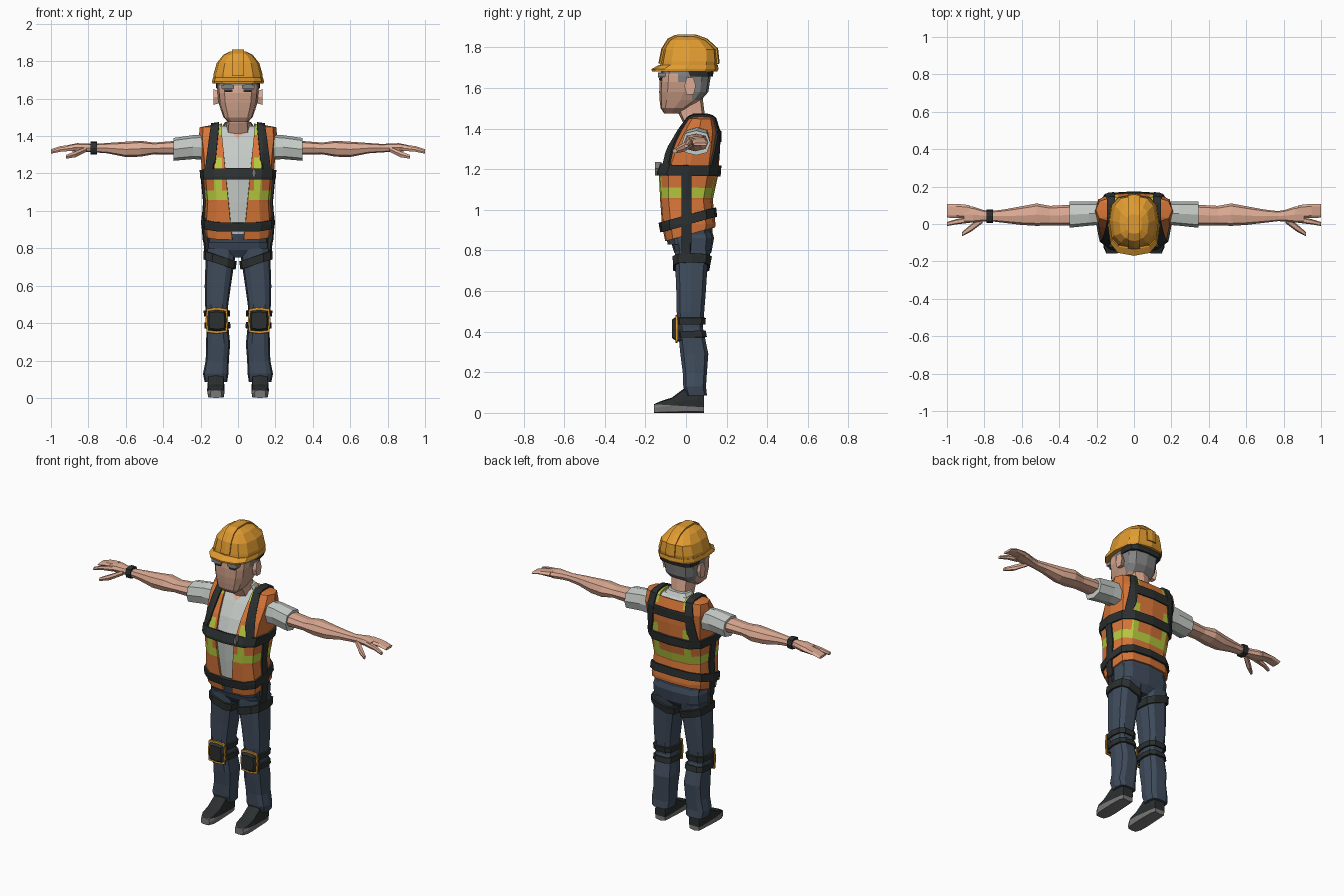
import bpy, bmesh, math
from mathutils import Vector

if "Cube" in bpy.data.objects:
    bpy.data.objects.remove(bpy.data.objects["Cube"])

COLOURS = {
    "skin": (.73, .41, .295), "stubble": (.58, .33, .235), "grey_hair": (.23, .23, .235),
    "helmet_yellow": (.75, .33, .03), "vest_orange": (.68, .18, .04), "lime": (.48, .6, .05),
    "shirt_grey": (.56, .6, .57), "strap_black": (.025, .029, .029),
    "trouser_blue": (.05, .072, .107), "sole_grey": (.19, .19, .19)}
MATS = {}
for key, col in COLOURS.items():
    MATS[key] = bpy.data.materials.new(key)
    MATS[key].diffuse_color = (*col, 1)
NAMES = list(COLOURS)


def finish(name, bm, mat, mirror=False, thick=0, paint=None):
    """Turn a bmesh into an object; paint(centre) may name another colour per face."""
    me = bpy.data.meshes.new(name)
    for n in NAMES:
        me.materials.append(MATS[n])
    for f in bm.faces:
        c = f.calc_center_median()
        f.material_index = NAMES.index((paint and paint(c)) or mat)
    bm.to_mesh(me)
    bm.free()
    ob = bpy.data.objects.new(name, me)
    bpy.context.collection.objects.link(ob)
    if mirror:
        ob.modifiers.new("mirror", 'MIRROR')
    if thick:
        s = ob.modifiers.new("thickness", 'SOLIDIFY')
        s.thickness, s.offset = thick, 1
    return ob


def cut(bm, co, no, clear=False):
    bmesh.ops.bisect_plane(bm, geom=bm.verts[:] + bm.edges[:] + bm.faces[:], dist=1e-5,
                           plane_co=co, plane_no=Vector(no).normalized(), clear_inner=clear)


def loft(name, mat, rings, n=8, p=.6, axis='Z', cuts=(), **kw):
    """Rings are (position, centre u, half width u, low v, high v) along the axis."""
    bm = bmesh.new()
    order = {'Z': (0, 1, 2), 'X': (2, 0, 1), 'Y': (0, 2, 1)}[axis]
    loops = []
    for t, cu, hu, lo, hi in rings:
        loop = []
        for i in range(n):
            a = 2 * math.pi * i / n
            c, s = round(math.cos(a), 6), round(math.sin(a), 6)
            u = cu + hu * math.copysign(abs(c) ** p, c)
            v = (lo + hi) / 2 + (hi - lo) / 2 * math.copysign(abs(s) ** p, s)
            q = (u, v, t)
            loop.append(bm.verts.new([q[k] for k in order]))
        loops.append(loop)
    for a, b in zip(loops, loops[1:]):
        for i in range(n):
            j = (i + 1) % n
            bm.faces.new((a[i], a[j], b[j], b[i]))
    bm.faces.new(loops[0])
    bm.faces.new(loops[-1])
    bmesh.ops.recalc_face_normals(bm, faces=bm.faces[:])
    for co, no in cuts:
        cut(bm, co, no)
    return finish(name, bm, mat, **kw)


def strap(name, src, planes, thick, mat="strap_black", mirror=False):
    """Band that hugs a body part: its surface clipped by planes, then thickened."""
    bm = bmesh.new()
    bm.from_mesh(src.data)
    for co, no in planes:
        cut(bm, co, no, True)
    return finish(name, bm, mat, mirror, thick)


def slab(axis, lo, hi):
    d = Vector(axis).normalized()
    return [(d * lo, d), (d * hi, -d)]


# Torso: shirt, open neck and trouser top
def torso_paint(c):
    if c.z < .875 + .3 * (c.y + .1):
        return "trouser_blue"
    if c.y < .06 and abs(c.x) < c.z - 1.385:
        return "skin"


torso = loft("shirt_torso", "shirt_grey", [
    (.83, 0, .165, -.09, .125), (.93, 0, .174, -.11, .133), (1.05, 0, .165, -.12, .12),
    (1.18, 0, .178, -.128, .148), (1.30, 0, .188, -.08, .155), (1.38, 0, .198, -.03, .155),
    (1.44, 0, .195, .015, .135), (1.455, 0, .085, .035, .115)], n=12, paint=torso_paint,
    cuts=[((0, -.1, .875), (0, -.3, 1)), ((0, 0, 1.385), (1, 0, -1)), ((0, 0, 1.385), (1, 0, 1))])

# Vest: open at the front, lime stripes
bm = bmesh.new()
bm.from_mesh(torso.data)
cut(bm, (0, 0, 0), (1, 0, 0), True)
cut(bm, (0, -.1, .845), (0, -.3, 1), True)
for co, no in [((.045, 0, 1), (1, 0, -.1)), ((0, .05, 0), (0, 1, 0)), ((0, 0, 1.06), (0, 0, 1)),
               ((0, 0, 1.11), (0, 0, 1)), ((0, 0, 1.28), (0, 0, 1)), ((0, 0, 1.4), (0, 0, 1)),
               ((.085, 0, 0), (1, 0, 0)), ((.12, 0, 0), (1, 0, 0))]:
    cut(bm, co, no)


def opening(f):
    c = f.calc_center_median()
    return (c.y < .05 and c.x < .045 + .1 * (c.z - 1)) or (c.z > 1.435 and c.x < .085)


bmesh.ops.delete(bm, geom=[f for f in bm.faces if opening(f)], context='FACES')


def vest_paint(c):
    stripe = .085 < c.x < .12 and (1.1 < c.z < 1.28 or c.z > 1.4)
    if 1.06 < c.z < 1.11 or stripe:
        return "lime"


finish("vest", bm, "vest_orange", True, .012, vest_paint)

# Trousers
hips = loft("hips", "trouser_blue", [
    (.75, 0, .13, -.03, .09), (.79, 0, .17, -.058, .125), (.86, 0, .172, -.08, .138),
    (.91, 0, .16, -.085, .125)], n=12)
leg = loft("trouser_leg", "trouser_blue", [
    (.80, .09, .082, -.058, .125), (.72, .097, .077, -.055, .108), (.6, .108, .07, -.05, .1),
    (.5, .114, .062, -.048, .092), (.42, .112, .057, -.042, .085), (.29, .106, .064, -.03, .112),
    (.2, .111, .062, -.018, .105), (.13, .119, .068, -.015, .1), (.085, .118, .06, 0, .105)],
    n=10, mirror=True)

# Safety harness
strap("belt", torso, slab((0, -.3, 1), .885, .93), .024)
strap("chest_strap", torso, slab((0, 0, 1), 1.17, 1.22), .024)
strap("shoulder_strap", torso, [((.125, 0, 1.2), (1, 0, .1)), ((.165, 0, 1.2), (-1, 0, -.1)),
                                ((0, 0, 1.18), (0, 0, 1))], .022, mirror=True)
strap("upper_back_strap", torso, slab((0, 0, 1), 1.335, 1.385) + slab((1, 0, 0), -.15, .15)
      + [((0, .1, 0), (0, 1, 0))], .02)
strap("side_strap", torso, slab((0, 0, 1), .835, 1.2) + slab((0, 1, 0), -.018, .024)
      + [((0, 0, 0), (1, 0, 0))], .022, mirror=True)
strap("hip_strap", hips, slab((0, 0, 1), .76, .85) + slab((0, 1, 0), -.018, .024)
      + [((.1, 0, 0), (1, 0, 0))], .015, mirror=True)
strap("thigh_strap", leg, slab((-.35, 0, 1), .642, .685), .012, mirror=True)
loft("buckle", "sole_grey", [(-.152, .085, .012, 1.17, 1.235), (-.12, .085, .012, 1.17, 1.235)],
     4, 1, 'Y').data.transform(((1, 0, 0, 0), (0, 1, 0, 0), (0, 0, 1, 0), (0, 0, 0, 1)))

# Knee pads with straps
for i, z in enumerate((.372, .437)):
    strap(f"knee_strap_{i + 1}", leg, slab((0, 0, 1), z, z + .032), .011, mirror=True)
loft("knee_pad", "strap_black", [(-.015, .113, .052, .352, .475), (-.046, .113, .055, .352, .475),
     (-.068, .113, .042, .368, .46)], 8, .3, 'Y', mirror=True)
loft("knee_pad_trim", "helmet_yellow", [(-.042, .113, .061, .343, .484),
     (-.052, .113, .06, .345, .482)], 8, .3, 'Y', mirror=True)

# Boots
loft("boot", "strap_black", [
    (-.158, .118, .03, 0, .042), (-.125, .118, .045, 0, .058), (-.07, .118, .047, 0, .075),
    (-.01, .118, .046, 0, .12), (.06, .118, .043, 0, .13), (.088, .118, .036, 0, .1)],
    8, .35, 'Y', mirror=True, cuts=[((0, 0, .033), (0, .06, 1))],
    paint=lambda c: "sole_grey" if c.z + .06 * c.y < .033 else None)

# Sleeves, arms and hands
loft("sleeve", "shirt_grey", [(.13, .06, .06, 1.27, 1.41), (.24, .055, .064, 1.277, 1.405),
     (.345, .05, .07, 1.268, 1.39)], 8, .75, 'X', mirror=True)
loft("arm", "skin", [
    (.33, .048, .055, 1.30, 1.375), (.45, .045, .052, 1.303, 1.365), (.52, .05, .06, 1.29, 1.375),
    (.6, .045, .05, 1.288, 1.37), (.7, .042, .035, 1.308, 1.363), (.77, .042, .027, 1.313, 1.358),
    (.81, .045, .031, 1.315, 1.36), (.86, .05, .043, 1.315, 1.362), (.91, .052, .046, 1.322, 1.352)],
    8, .75, 'X', mirror=True)
loft("fingers", "skin", [(.88, .065, .036, 1.323, 1.357), (.95, .07, .038, 1.325, 1.347),
     (1.0, .07, .036, 1.315, 1.33)], 6, .6, 'X', mirror=True)
loft("index_finger", "skin", [(.88, .022, .016, 1.32, 1.352), (.95, .012, .014, 1.315, 1.34),
     (1.0, 0, .011, 1.305, 1.323)], 6, .7, 'X', mirror=True)
loft("thumb", "skin", [(.81, .025, .02, 1.315, 1.345), (.87, -.02, .02, 1.285, 1.32),
     (.92, -.055, .011, 1.278, 1.3)], 6, .7, 'X', mirror=True)
loft("watch", "strap_black", [(-.788, .042, .036, 1.302, 1.372), (-.755, .042, .036, 1.302, 1.372)],
     8, .7, 'X')

# Neck and collar
loft("neck", "skin", [(1.40, 0, .066, 0, .12), (1.47, 0, .06, -.035, .092),
     (1.57, 0, .062, -.06, .08)])
collar = loft("collar", "shirt_grey", [(1.43, 0, .1, .0, .135), (1.475, 0, .07, .0, .108)], 10,
              cuts=[((0, .035, 0), (0, 1, 0))])
bm = bmesh.new()
bm.from_mesh(collar.data)
bmesh.ops.delete(bm, geom=[f for f in bm.faces if f.calc_center_median().y < .035], context='FACES')
bm.to_mesh(collar.data)
bm.free()


# Head with hair and stubble
def head_paint(c):
    if c.z > 1.67 or (c.y > .03 and c.z > 1.55) or (c.y > -.04 and c.z > 1.63):
        return "grey_hair"
    if c.z < 1.63 and c.y < .03:
        return "stubble"


loft("head", "skin", [
    (1.475, 0, .05, -.108, -.03), (1.50, 0, .078, -.125, .01), (1.54, 0, .092, -.13, .075),
    (1.58, 0, .104, -.132, .11), (1.66, 0, .112, -.128, .122), (1.74, 0, .11, -.11, .12)],
    12, .6, paint=head_paint, cuts=[((0, 0, 1.63), (0, 0, 1)), ((0, 0, 1.67), (0, 0, 1)),
                                    ((0, .03, 0), (0, 1, 0)), ((0, -.04, 0), (0, 1, 0))])
loft("ear", "skin", [(.09, .012, .02, 1.575, 1.64), (.13, .02, .028, 1.563, 1.655)],
     6, .7, 'X', mirror=True)
loft("eyebrow", "grey_hair", [(-.138, .055, .034, 1.652, 1.675), (-.09, .055, .034, 1.652, 1.675)],
     8, .2, 'Y', mirror=True)
loft("eye", "strap_black", [(-.132, .05, .022, 1.636, 1.65), (-.1, .05, .022, 1.636, 1.65)],
     8, .3, 'Y', mirror=True)

# Hard hat
dome = loft("helmet_dome", "helmet_yellow", [
    (1.69, 0, .134, -.13, .15), (1.73, 0, .131, -.125, .156), (1.79, 0, .114, -.113, .15),
    (1.835, 0, .078, -.085, .1), (1.853, 0, .042, -.05, .05)], 12, .7)
strap("helmet_ridge", dome, slab((1, 0, 0), -.03, .03) + [((0, 0, 1.72), (0, 0, 1))], .009,
      "helmet_yellow")
loft("helmet_brim", "helmet_yellow", [(1.682, 0, .137, -.168, .155), (1.693, 0, .139, -.17, .16),
     (1.712, 0, .134, -.135, .157)], 12, .7)
loft("helmet_band", "strap_black", [(1.655, 0, .116, -.02, .132), (1.69, 0, .12, -.02, .138)], 12, .6)

for m in bpy.data.materials:
    if m.users and not m.is_grease_pencil:
        m.use_nodes = True
        m.node_tree.nodes["Principled BSDF"].inputs["Base Color"].default_value = m.diffuse_color
